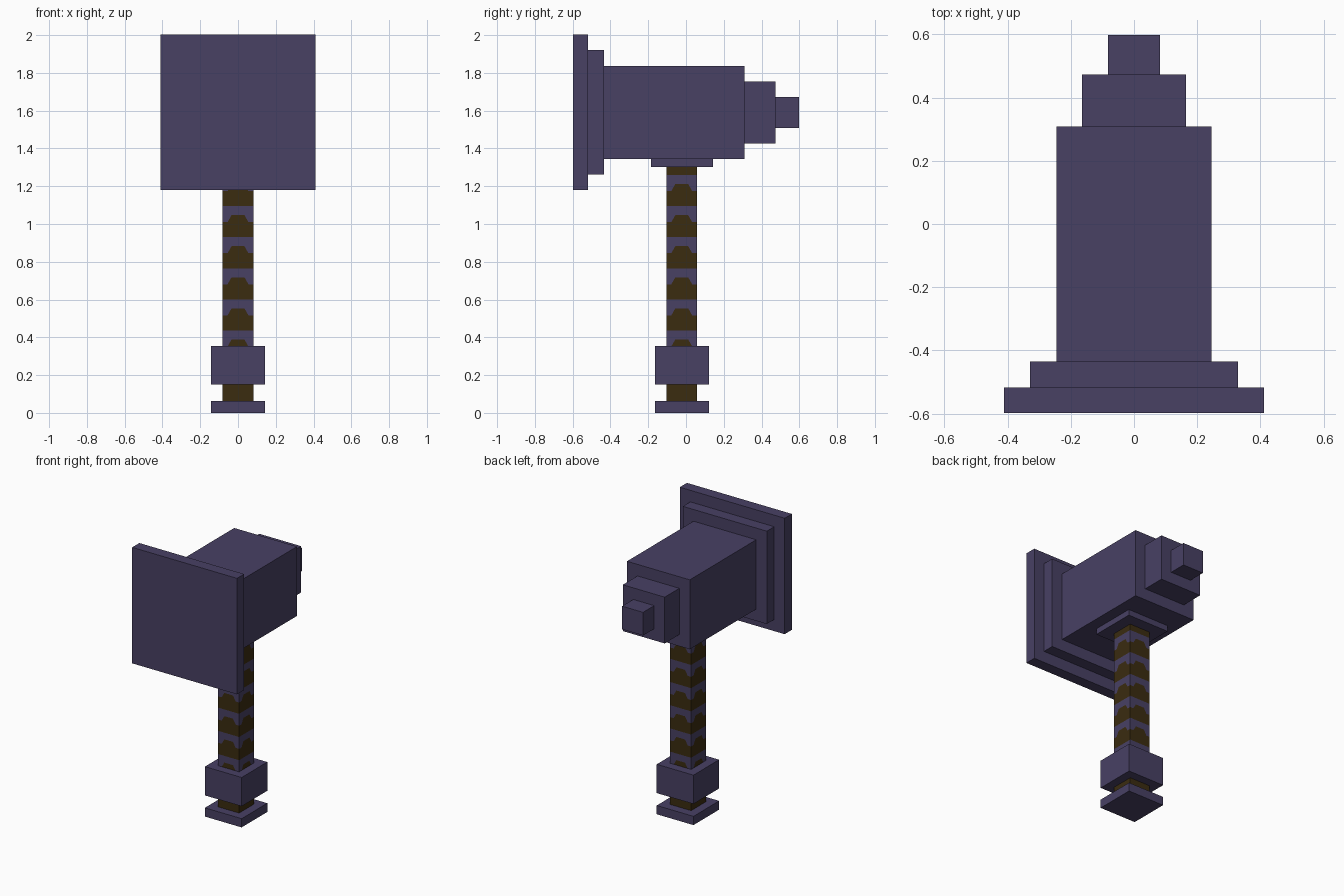
import bpy, bmesh
from mathutils import Matrix, Vector

cube = bpy.data.objects.get("Cube")
if cube:
    bpy.data.objects.remove(cube, do_unlink=True)


def make_material(name, color):
    mat = bpy.data.materials.new(name)
    mat.use_nodes = True
    mat.diffuse_color = color
    mat.node_tree.nodes["Principled BSDF"].inputs["Base Color"].default_value = color
    return mat


PURPLE = make_material("dusky purple", (0.065, 0.052, 0.127, 1))
BROWN = make_material("dark brown leather", (0.043, 0.025, 0.005, 1))


def add_object(name, bm, mats):
    mesh = bpy.data.meshes.new(name)
    bm.to_mesh(mesh)
    bm.free()
    for mat in mats:
        mesh.materials.append(mat)
    obj = bpy.data.objects.new(name, mesh)
    bpy.context.collection.objects.link(obj)
    return obj


def box(name, half_x, y0, y1, z0, z1):
    bm = bmesh.new()
    place = Matrix.Translation((0, (y0 + y1) / 2, (z0 + z1) / 2))
    size = Matrix.Diagonal((2 * half_x, y1 - y0, z1 - z0, 1))
    bmesh.ops.create_cube(bm, size=1, matrix=place @ size)
    return add_object(name, bm, [PURPLE])


# Hammer head: square blocks stacked from the striking face to the rear tip
HEAD_Z = 1.591
for name, half, y0, y1 in [
    ("striking_plate", 0.411, -0.598, -0.518),
    ("striking_plate_backing", 0.329, -0.518, -0.435),
    ("head_block", 0.246, -0.435, 0.309),
    ("rear_step", 0.164, 0.309, 0.473),
    ("rear_tip", 0.082, 0.473, 0.598),
]:
    box(name, half, y0, y1, HEAD_Z - half, HEAD_Z + half)

# Collar under the head, and the two blocks at the bottom of the handle
box("head_collar", 0.164, -0.185, 0.143, 1.303, 1.345)
box("handle_guard", 0.144, -0.165, 0.122, 0.15, 0.354)
box("pommel", 0.144, -0.165, 0.122, 0.0, 0.062)

# Handle: four sides cut into leather wraps, each with a hump on its upper edge
HALF, CENTRE_Y = 0.082, -0.0225
BOTTOM, TOP, STEP = 0.062, 1.303, 0.1645
columns = [(-HALF, 0.08), (-0.055, 0.08), (-0.034, 0.117),
           (0.034, 0.117), (0.055, 0.08), (HALF, 0.08)]
starts = [0.272 + STEP * i for i in range(7)]


def edge_heights(rise):
    """Heights of the colour changes up one column line."""
    heights = [BOTTOM]
    for start in starts[:-1]:
        heights += [start + rise, start + STEP]
    return heights + [TOP]


bm = bmesh.new()
for side in range(4):
    turn = Matrix.Translation((0, CENTRE_Y, 0)) @ Matrix.Rotation(side * 1.5707963, 4, "Z")
    lines = [[bm.verts.new(turn @ Vector((u, -HALF, z))) for z in edge_heights(rise)]
             for u, rise in columns]
    for a, b in zip(lines, lines[1:]):
        for i in range(len(a) - 1):
            face = bm.faces.new((a[i], b[i], b[i + 1], a[i + 1]))
            face.material_index = i % 2
bmesh.ops.remove_doubles(bm, verts=bm.verts, dist=0.0005)
add_object("wrapped_handle", bm, [BROWN, PURPLE])
